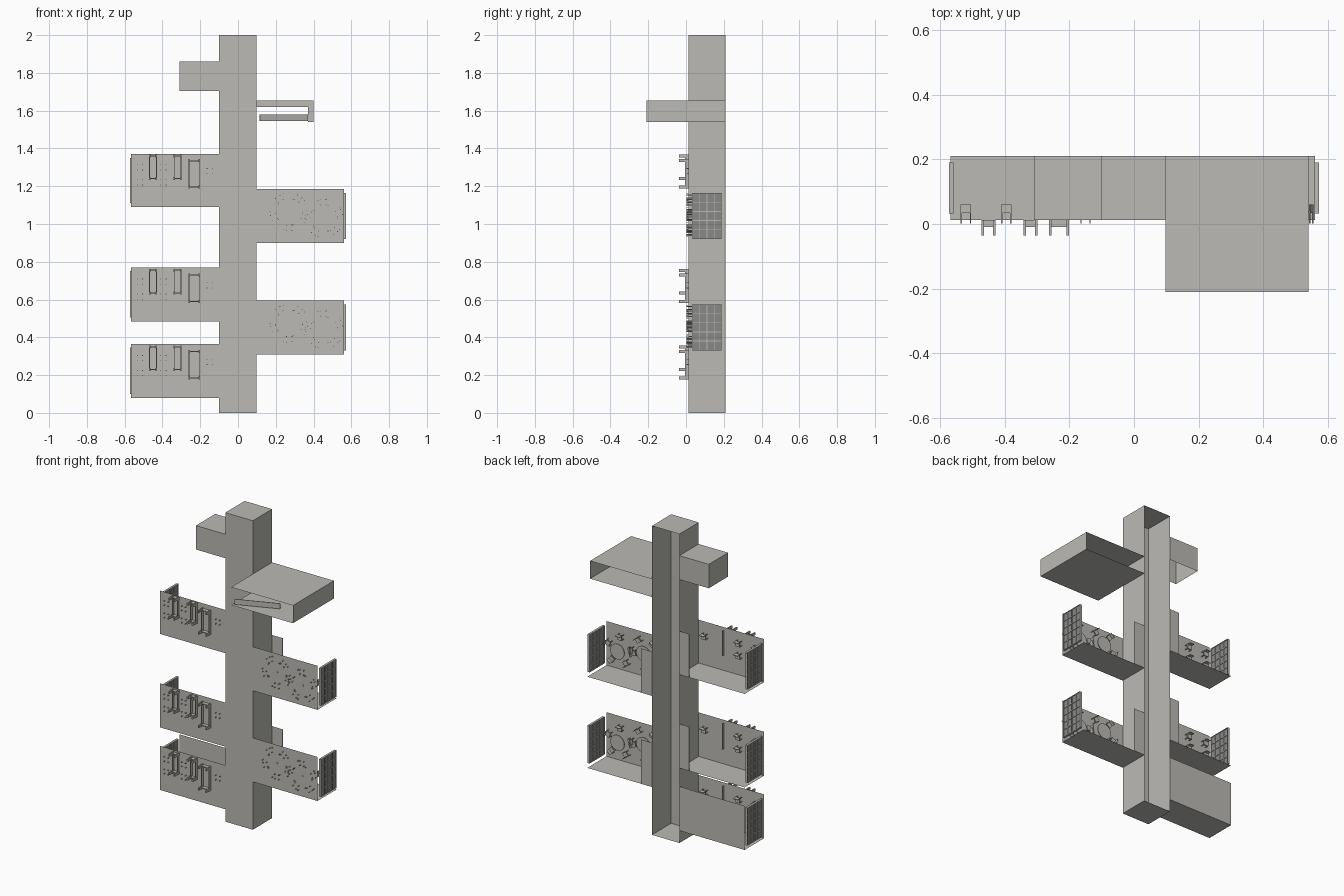
import bpy, bmesh, math
from mathutils import Matrix, Vector

old = bpy.data.objects.get("Cube")
if old:
    bpy.data.objects.remove(old)


def material(name, rgb):
    m = bpy.data.materials.new(name)
    m.use_nodes = True
    m.diffuse_color = (*rgb, 1)
    m.node_tree.nodes["Principled BSDF"].inputs["Base Color"].default_value = (*rgb, 1)
    return m


PLASTER = material("warm grey", (0.5, 0.49, 0.46))
SHUTTER = material("dark grey", (0.25, 0.25, 0.245))
FRONT, BACK = 0.013, 0.21


def finish(name, bm, mat=PLASTER):
    mesh = bpy.data.meshes.new(name)
    bm.to_mesh(mesh)
    bm.free()
    mesh.materials.append(mat)
    ob = bpy.data.objects.new(name, mesh)
    bpy.context.collection.objects.link(ob)
    return ob


def box(bm, lo, hi, turn=Matrix()):
    lo, hi = Vector(lo), Vector(hi)
    size = Matrix.Diagonal((*(hi - lo), 1))
    bmesh.ops.create_cube(bm, size=1, matrix=turn @ Matrix.Translation((lo + hi) / 2) @ size)


def shell(name, lo, hi, sides):
    """Thin-walled box keeping only the listed sides, such as '-y +z'."""
    bm = bmesh.new()
    box(bm, lo, hi)
    bm.normal_update()
    keep = []
    for side in sides.split():
        d = Vector([float(side[1] == a) for a in "xyz"]) * (1 if side[0] == "+" else -1)
        keep += [f for f in bm.faces if f.normal.dot(d) > 0.9]
    bmesh.ops.delete(bm, geom=[f for f in bm.faces if f not in keep], context="FACES")
    return finish(name, bm)


def chair(bm, x, z, angle):
    """Chair standing on the front panel, so its up direction is +y."""
    turn = Matrix.Translation((x, 0, z)) @ Matrix.Rotation(angle, 4, "Y")
    r = 0.016
    box(bm, (-r, 0.034, -r), (r, 0.039, r), turn)
    box(bm, (-r, 0.039, r - 0.004), (r, 0.06, r), turn)
    for sx in (-1, 1):
        for sz in (-1, 1):
            cx, cz = sx * (r - 0.002), sz * (r - 0.002)
            box(bm, (cx - 0.002, 0.002, cz - 0.002), (cx + 0.002, 0.036, cz + 0.002), turn)


def round_table(bm, x, z, radius):
    lay = Matrix.Rotation(math.pi / 2, 4, "X")
    for r, y, depth in ((radius, 0.05, 0.006), (0.006, 0.03, 0.04)):
        bmesh.ops.create_cone(bm, cap_ends=True, segments=24, radius1=r, radius2=r, depth=depth,
                              matrix=Matrix.Translation((x, y, z)) @ lay)


def grille(name, side, z0, z1):
    """Dark end shutter with a light lattice on it."""
    x = side * 0.565
    y0, y1, a, b = 0.035, 0.188, z0 + 0.022, z1 - 0.022
    bm = bmesh.new()
    box(bm, (x - 0.003, y0, a), (x + 0.003, y1, b))
    finish(name + "_shutter", bm, SHUTTER)
    bm = bmesh.new()
    for i in range(5):
        y = y0 + (y1 - y0) * i / 4
        box(bm, (x - 0.007, y - 0.002, a), (x + 0.007, y + 0.002, b))
    for i in range(6):
        z = a + (b - a) * i / 5
        box(bm, (x - 0.007, y0, z - 0.002), (x + 0.007, y1, z + 0.002))
    finish(name + "_lattice", bm)


# Tower, open at the back
shell("tower", (-0.1, FRONT, 0), (0.097, BACK, 2), "-x +x -y -z +z")

# Small closed room near the top
shell("upper_room", (-0.31, FRONT, 1.705), (-0.1, BACK, 1.86), "-x -y +y +z")

# Canopy with the bent bracket below it
shell("canopy", (0.097, -0.21, 1.54), (0.54, BACK, 1.655), "+x +z -z")
bm = bmesh.new()
box(bm, (0.097, -0.002, 1.62), (0.4, 0.002, 1.655))
box(bm, (0.37, -0.002, 1.54), (0.4, 0.002, 1.62))
finish("canopy_bracket", bm)
bm = bmesh.new()
slant = Matrix.Translation((0.115, -0.2, 0)) @ Matrix.Rotation(math.radians(22), 4, "Z")
box(bm, (0, -0.002, 1.545), (0.275, 0.002, 1.58), slant)
finish("canopy_rail", bm)

# Right-hand trio: rooms with chairs and long frames on the front
for n, (z0, z1) in enumerate(((0.08, 0.365), (0.485, 0.77), (1.09, 1.37))):
    tag = "west_room_%d" % (n + 1)
    shell(tag, (-0.567, FRONT, z0), (-0.1, BACK, z1), "-y -z" + (" +y" if n == 0 else ""))
    grille(tag, -1, z0, z1)
    shell(tag + "_back_strip", (-0.17, BACK - 0.003, z0), (-0.1, BACK, z1), "-x -y +y")

    bm = bmesh.new()
    for x, dz in ((-0.52, 0.21), (-0.52, 0.13), (-0.395, 0.21), (-0.395, 0.13), (-0.15, 0.19)):
        chair(bm, x, z0 + dz, 0)
    box(bm, (-0.282, FRONT, z0 + 0.1), (-0.278, 0.03, z1 - 0.02))
    finish(tag + "_chairs", bm)

    bm = bmesh.new()
    for x, w, lo, hi in ((-0.45, 0.018, 0.15, 0.27), (-0.32, 0.018, 0.15, 0.27),
                         (-0.232, 0.027, 0.105, 0.245)):
        for s in (-1, 1):
            cx = x + s * w
            box(bm, (cx - 0.002, -0.006, z0 + lo), (cx + 0.002, FRONT, z0 + hi))
            for z in (z0 + lo, z0 + hi):
                box(bm, (cx - 0.004, -0.036, z - 0.008), (cx + 0.004, FRONT, z + 0.008))
        for z in (z0 + lo, z0 + hi):
            box(bm, (x - w, -0.01, z - 0.003), (x + w, FRONT, z + 0.003))
    finish(tag + "_front_frames", bm)

# Opposite pair: dining rooms with round tables
for n, (z0, z1) in enumerate(((0.31, 0.595), (0.9, 1.185))):
    tag = "east_room_%d" % (n + 1)
    shell(tag, (0.097, FRONT, z0), (0.56, BACK, z1), "-y -z")
    grille(tag, 1, z0, z1)
    shell(tag + "_back_strip", (0.097, BACK - 0.003, z0), (0.175, BACK, z1), "+x -y +y")

    bm = bmesh.new()
    tables = ((0.455, z0 + 0.13), (0.27, z0 + 0.165))
    for i, (x, z) in enumerate(tables):
        round_table(bm, x, z, 0.05)
        for k in range(5):
            a = math.radians(20 + 35 * i) + math.tau * k / 5
            chair(bm, x + 0.085 * math.cos(a), z + 0.085 * math.sin(a), math.pi / 2 - a)
    finish(tag + "_tables_and_chairs", bm)

    # Leg tips showing through the front panel
    bm = bmesh.new()
    for x, z in tables:
        for k in range(10):
            a = math.tau * k / 10
            r = 0.07 + 0.03 * (k % 2)
            cx, cz = x + r * math.cos(a), z + r * math.sin(a)
            box(bm, (cx - 0.002, 0.002, cz - 0.002), (cx + 0.002, FRONT, cz + 0.002))
    finish(tag + "_leg_tips", bm)
